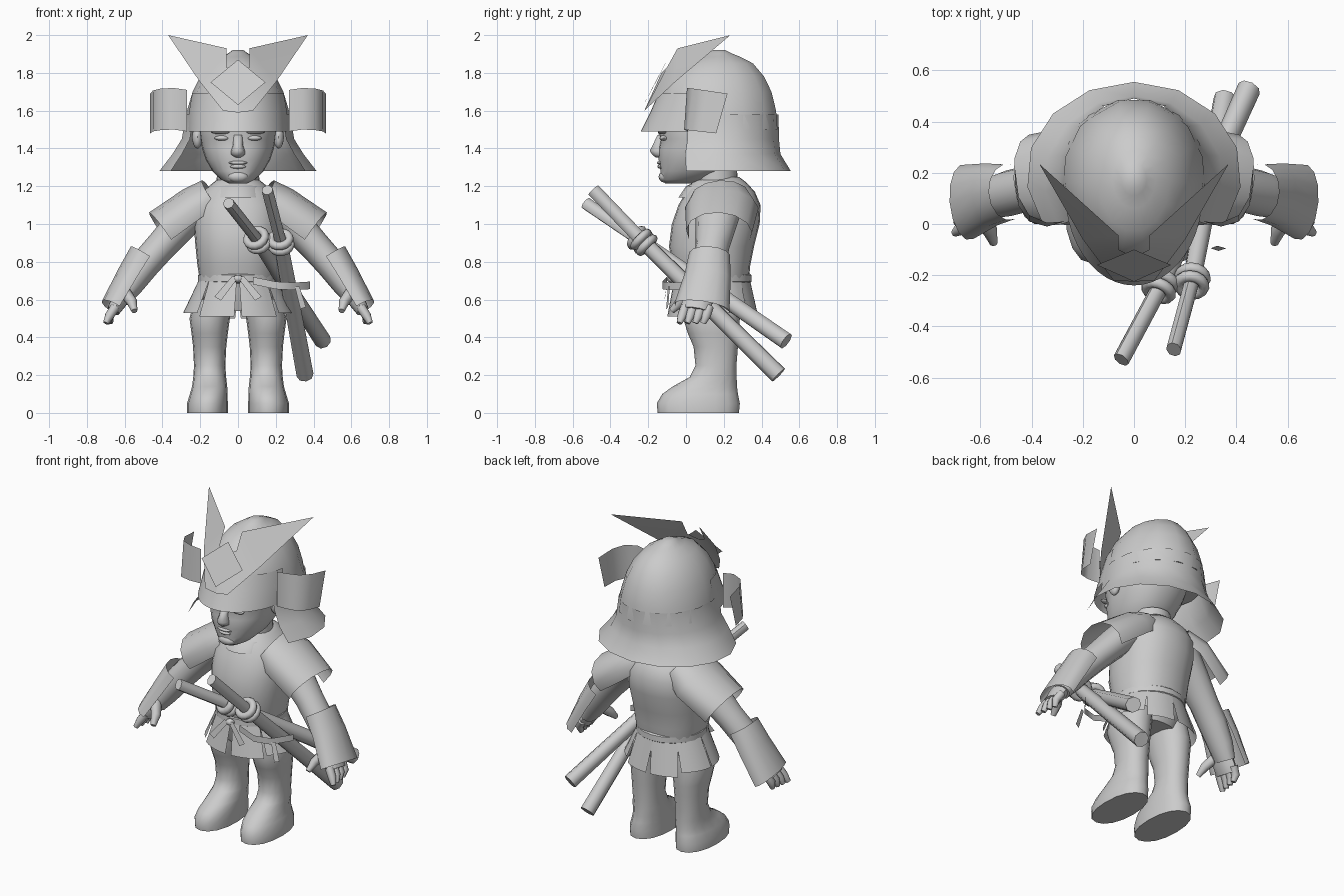
import bpy, bmesh, math
from mathutils import Vector

grey = bpy.data.materials.new("plain grey")
grey.diffuse_color = (0.6, 0.6, 0.6, 1)


def make(name, verts, faces, angle=40):
    me = bpy.data.meshes.new(name)
    me.from_pydata([tuple(v) for v in verts], [], faces)
    bm = bmesh.new()
    bm.from_mesh(me)
    bmesh.ops.recalc_face_normals(bm, faces=bm.faces)
    bm.to_mesh(me)
    bm.free()
    ob = bpy.data.objects.new(name, me)
    bpy.context.collection.objects.link(ob)
    me.materials.append(grey)
    bpy.ops.object.select_all(action='DESELECT')
    ob.select_set(True)
    bpy.context.view_layer.objects.active = ob
    bpy.ops.object.shade_smooth_by_angle(angle=math.radians(angle))
    return ob


def loft(name, rings, closed=True, caps=True, angle=40):
    n = len(rings[0])
    verts = [p for r in rings for p in r]
    faces = []
    for i in range(len(rings) - 1):
        for j in range(n if closed else n - 1):
            k = (j + 1) % n
            faces.append((i * n + j, i * n + k, (i + 1) * n + k, (i + 1) * n + j))
    if closed and caps:
        faces += [tuple(range(n)), tuple(range((len(rings) - 1) * n, len(rings) * n))]
    return make(name, verts, faces, angle)


def oval(z, w, yf, yb, cx=0, n=20, e=1.0, a0=0, a1=360):
    """Level ring or arc; e below 1 makes it boxier."""
    m = n if a1 - a0 == 360 else n + 1
    out = []
    for i in range(m):
        a = math.radians(a0 + (a1 - a0) * i / n)
        c, s = math.cos(a), math.sin(a)
        out.append((cx + w * math.copysign(abs(c) ** e, c),
                    (yf + yb) / 2 + (yb - yf) / 2 * math.copysign(abs(s) ** e, s), z))
    return out


def stack(name, rows, cx=0, n=20, e=1.0, caps=True, angle=40):
    return loft(name, [oval(z, w, f, b, cx + (r[0] if r else 0), n, e) for z, w, f, b, *r in rows],
                caps=caps, angle=angle)


def tube(name, pts, n=10, a0=0, a1=360, angle=50):
    """Rows of x, y, z, radius along y, radius across; an arc gives an open shell."""
    P = [Vector(p[:3]) for p in pts]
    m = n if a1 - a0 == 360 else n + 1
    rings = []
    for i, p in enumerate(pts):
        d = (P[min(i + 1, len(P) - 1)] - P[max(i - 1, 0)]).normalized()
        v = (Vector((0, 1, 0)) - d * d.y).normalized()
        u = d.cross(v)
        if u.x * P[-1].x < 0:
            u = -u
        rings.append([P[i] + v * p[3] * math.cos(a) + u * p[4] * math.sin(a)
                      for a in (math.radians(a0 + (a1 - a0) * j / n) for j in range(m))])
    return loft(name, rings, m == n, True, angle)


def ball(name, loc, size):
    rows = [(loc[2] + size[2] * math.sin(t), size[0] * math.cos(t), loc[1] - size[1] * math.cos(t),
             loc[1] + size[1] * math.cos(t)) for t in [math.radians(a) for a in range(-80, 81, 20)]]
    return stack(name, rows, loc[0], 12)


# head, neck and face
stack("neck", [(1.08, .12, .05, .28), (1.3, .11, .05, .27)])
stack("head", [(1.215, .05, -.11, .05), (1.235, .09, -.135, .12), (1.28, .135, -.135, .22), (1.34, .17, -.145, .28),
               (1.40, .19, -.145, .33), (1.45, .2, -.135, .36), (1.49, .205, -.15, .37), (1.58, .2, -.13, .38)],
      n=24, e=.9)
stack("nose", [(1.352, .014, -.16, -.1), (1.366, .036, -.178, -.1), (1.388, .036, -.192, -.1),
               (1.42, .026, -.175, -.1), (1.47, .024, -.152, -.1)], n=12, angle=80)
ball("upper_lip", (0, -.135, 1.324), (.05, .018, .011))
ball("lower_lip", (0, -.133, 1.304), (.042, .018, .012))
ball("chin", (0, -.115, 1.25), (.055, .03, .03))
for s in (1, -1):
    ball("eye", (s * .085, -.118, 1.455), (.04, .022, .014))
    ball("brow", (s * .085, -.125, 1.487), (.06, .025, .012))
    ball("ear", (s * .215, .08, 1.46), (.028, .04, .06))

# helmet bowl, visor and neck guard
stack("helmet_bowl", [(1.5, .285, -.13, .492), (1.6, .27, -.16, .485), (1.7, .24, -.14, .46), (1.78, .2, -.1, .42),
                      (1.85, .14, -.03, .36), (1.885, .085, .06, .29), (1.905, .05, .11, .24), (1.92, .03, .14, .21)],
      n=14)
loft("visor", [oval(1.69, .246, -.147, .465, a0=190, a1=350), oval(1.6, .262, -.185, .48, a0=190, a1=350),
               oval(1.49, .268, -.24, .48, a0=190, a1=350)], closed=False)
loft("neck_guard", [oval(z, w, f, b, n=10, a0=-32, a1=212) for z, w, f, b in
                    [(1.58, .278, -.15, .49), (1.45, .3, -.14, .492), (1.37, .35, -.16, .5),
                     (1.28, .42, -.17, .555)]], closed=False)

# horned crest with diamond plate
for s in (1, -1):
    make("crest_horn", [(0, -.225, 1.59), (s * .08, -.22, 1.6), (s * .2, -.06, 1.75), (s * .37, .235, 2),
                        (s * .06, -.045, 1.93), (s * .06, -.1, 1.83), (0, -.13, 1.8)],
         [(0, 1, 5, 6), (1, 2, 5), (2, 3, 4, 5)], 30)
make("crest_diamond", [(0, -.10, 1.87), (.145, -.16, 1.75), (0, -.225, 1.63), (-.145, -.16, 1.75)], [(0, 1, 2, 3)])

# torso, collar and belt
stack("torso", [(.54, .15, 0, .27), (.62, .19, -.03, .31), (.72, .205, -.055, .335), (.78, .215, -.07, .34),
                (.88, .225, -.09, .36), (1.0, .235, -.075, .39), (1.1, .23, -.04, .395), (1.17, .19, 0, .365),
                (1.22, .13, .03, .32), (1.25, .09, .08, .28)], n=24, e=.88)
loft("collar", [oval(1.14, .15, -.04, .3), oval(1.2, .135, .0, .29), oval(1.21, .11, .02, .28)], caps=False)
loft("belt", [oval(z, w, .14 - d, .14 + d) for z, w, d in
              [(.685, .2, .195), (.695, .212, .208), (.73, .212, .206), (.74, .2, .195)]], caps=False)

# skirt panels
for a0, a1, low in [(225, 266, .51), (274, 315, .51), (318, 362, .53), (178, 222, .53),
                    (4, 48, .53), (52, 87, .5), (93, 128, .5), (132, 176, .53)]:
    m = (a0 + a1) / 2
    loft("skirt_panel", [oval(.72, .2, -.06, .335, n=5, a0=m - 23, a1=m + 23),
                         oval(low, .29, -.1, .385, n=5, a0=a0, a1=a1)], closed=False)

# belt bow and hanging ribbons
ball("bow_knot", (0, -.08, .71), (.028, .022, .02))
for s in (1, -1):
    make("bow_tail", [(0, -.095, .715), (s * .03, -.095, .725), (s * .125, -.11, .615), (s * .09, -.115, .595)],
         [(0, 1, 2, 3)])
loft("sword_cord", [[(.08, -.1, z + .03), (.2, -.125, z + .005), (.3, -.09, z), (.38, .02, z + .005)]
                    for z in (.65, .69)], closed=False)
make("cord_tail", [(.3, -.095, .67), (.325, -.085, .67), (.36, -.095, .56), (.33, -.105, .55)], [(0, 1, 2, 3)])

for s in (1, -1):
    # legs and boots
    stack("leg", [(0, .108, -.15, .28, s * .012), (.05, .108, -.155, .285, s * .012), (.1, .1, -.125, .275, s * .005),
                  (.14, .093, -.07, .27), (.19, .087, .02, .268), (.25, .083, .05, .267), (.35, .088, .04, .275),
                  (.42, .096, .01, .28), (.5, .107, -.015, .285), (.6, .102, -.01, .28, -s * .02)],
          s * .15, 16, .92)
    # arm
    tube("arm", [(s * .18, .18, 1.12, .13, .1), (s * .3, .16, 1.0, .11, .09), (s * .41, .14, .88, .09, .082),
                 (s * .49, .12, .79, .09, .08), (s * .57, .1, .68, .08, .07), (s * .62, .08, .6, .07, .05)], 12)
    # shoulder guard
    tube("shoulder_guard", [(s * .13, .18, 1.14, .16, .11), (s * .22, .19, 1.08, .195, .125),
                            (s * .395, .175, .955, .175, .13)], 8, -25, 205)
    # forearm guard
    tube("forearm_guard", [(s * .49, .125, .835, .11, .09), (s * .56, .115, .72, .125, .085),
                           (s * .655, .085, .555, .15, .075)], 8, -15, 195)
    # hand with fingers and thumb
    tube("palm", [(s * .6, .08, .64, .06, .045), (s * .63, .06, .59, .08, .045), (s * .66, .05, .54, .08, .036)], 10)
    for i in range(4):
        y = -.015 + i * .042
        tube("finger", [(s * .65, y + .01, .56, .026, .026), (s * .68, y - .005, .515, .025, .024),
                        (s * (.7 - .008 * i), y - .02, .475, .015, .015)], 8)
    tube("thumb", [(s * .6, .03, .64, .035, .032), (s * .56, -.03, .585, .03, .028),
                   (s * .548, -.075, .54, .016, .016)], 8)
    # curled helmet side plate
    loft("helmet_side_plate", [[(s * x, y + dy * t, z + t * dz) for t in (0, 1)] for x, y, z, dy, dz in
                               [(.27, .01, 1.49, 0, .22), (.34, -.01, 1.5, .015, .22), (.41, .01, 1.497, .025, .22),
                                (.45, .07, 1.49, .035, .217), (.465, .16, 1.48, .06, .21)]], closed=False)

# two sheathed swords with ring guards
for name, tip, hub, end in [("long_sword", (-.05, -.53, 1.11), (.1, -.25, .92), (.45, .53, .38)),
                            ("short_sword", (.155, -.49, 1.18), (.225, -.23, .91), (.355, .49, .2))]:
    tip, hub, end = Vector(tip), Vector(hub), Vector(end)
    tube(name + "_handle", [(*tip, .036, .03), (*hub, .036, .03)], 8)
    tube(name + "_sheath", [(*hub, .04, .036), (*hub.lerp(end, .5), .045, .042), (*end, .048, .045)], 8)
    d = (end - hub).normalized()
    for off in (-.012, .032):
        bpy.ops.mesh.primitive_torus_add(location=hub + d * off, major_radius=.05, minor_radius=.022,
                                         major_segments=14, minor_segments=8,
                                         rotation=d.to_track_quat('Z', 'Y').to_euler())
        ob = bpy.context.object
        ob.name = name + "_guard"
        ob.data.materials.append(grey)
        bpy.ops.object.shade_smooth()
